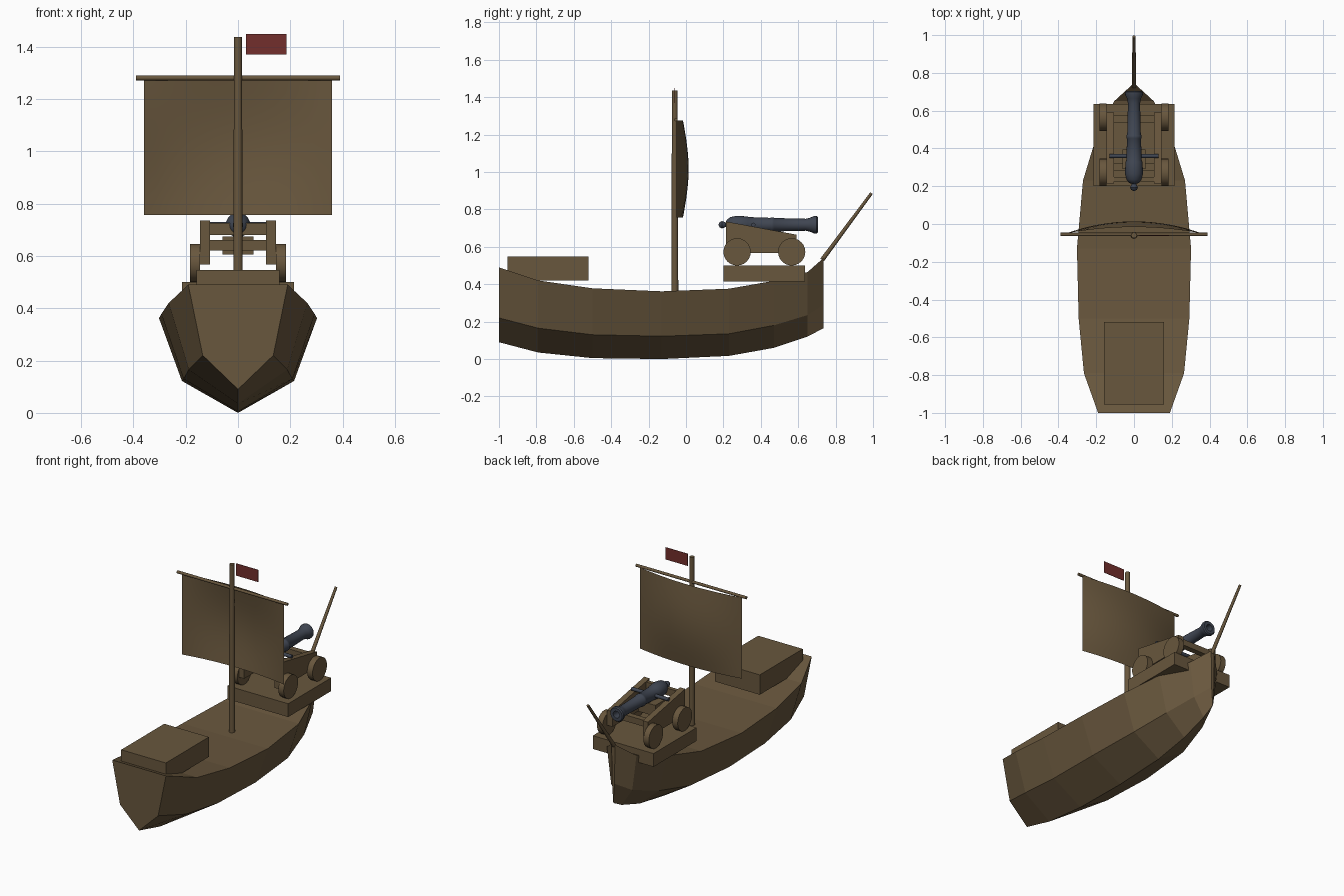
import bpy, bmesh, math
from mathutils import Vector

cube = bpy.data.objects.get("Cube")
if cube:
    bpy.data.objects.remove(cube, do_unlink=True)


def make_material(name, rgb):
    mat = bpy.data.materials.new(name)
    mat.use_nodes = True
    mat.diffuse_color = (*rgb, 1)
    mat.node_tree.nodes["Principled BSDF"].inputs["Base Color"].default_value = (*rgb, 1)
    return mat


WOOD = make_material("brown wood", (0.14, 0.095, 0.047))
IRON = make_material("dark iron", (0.05, 0.06, 0.083))
RED = make_material("dark red cloth", (0.17, 0.028, 0.025))


def build(name, verts, faces, mat, smooth=False, fix=True):
    mesh = bpy.data.meshes.new(name)
    mesh.from_pydata(verts, [], faces)
    if fix:
        bm = bmesh.new()
        bm.from_mesh(mesh)
        bmesh.ops.recalc_face_normals(bm, faces=bm.faces)
        bm.to_mesh(mesh)
        bm.free()
    mesh.materials.append(mat)
    obj = bpy.data.objects.new(name, mesh)
    bpy.context.collection.objects.link(obj)
    if smooth:
        bpy.ops.object.select_all(action='DESELECT')
        obj.select_set(True)
        bpy.context.view_layer.objects.active = obj
        bpy.ops.object.shade_smooth_by_angle(angle=math.radians(40))
    return obj


def loft(name, rings, mat, smooth=False):
    """Skin a list of equal closed rings and cap both ends."""
    n = len(rings[0])
    verts = [p for ring in rings for p in ring]
    faces = [(i * n + j, i * n + (j + 1) % n, (i + 1) * n + (j + 1) % n, (i + 1) * n + j)
             for i in range(len(rings) - 1) for j in range(n)]
    faces += [tuple(range(n)), tuple(range(len(verts) - n, len(verts)))]
    return build(name, verts, faces, mat, smooth)


def rod(name, start, end, r1, r2, mat, sides=16):
    a, b = Vector(start), Vector(end)
    q = (b - a).to_track_quat('Z', 'Y')
    rings = []
    for c, r in ((a, r1), (b, r2)):
        rings.append([c + q @ Vector((r * math.cos(math.tau * k / sides),
                                      r * math.sin(math.tau * k / sides), 0))
                      for k in range(sides)])
    return loft(name, rings, mat, True)


def prism(name, profile, x1, x2, mat):
    """Extrude a (y, z) outline across x."""
    return loft(name, [[(x, y, z) for y, z in profile] for x in (x1, x2)], mat)


def box(name, x1, x2, y1, y2, z1, z2, mat=WOOD):
    return prism(name, [(y1, z1), (y2, z1), (y2, z2), (y1, z2)], x1, x2, mat)


# Hull: stations of y, rail half width, rail z, chine z, keel z
stations = [
    (-1.0, 0.19, 0.49, 0.22, 0.09),
    (-0.79, 0.265, 0.42, 0.165, 0.035),
    (-0.5, 0.293, 0.378, 0.13, 0.005),
    (-0.13, 0.302, 0.362, 0.122, 0.0),
    (0.23, 0.27, 0.376, 0.135, 0.017),
    (0.47, 0.197, 0.418, 0.18, 0.06),
    (0.65, 0.105, 0.465, 0.235, 0.12),
    (0.735, 0.012, 0.54, 0.29, 0.165),
]
loft("hull", [[(-w, y, top), (-w * 0.71, y, chine), (0, y, keel),
               (w * 0.71, y, chine), (w, y, top)]
              for y, w, top, chine, keel in stations], WOOD)

# Deck structures
box("stern_cabin", -0.158, 0.158, -0.955, -0.52, 0.42, 0.547)
box("gun_platform", -0.215, 0.215, 0.2, 0.635, 0.415, 0.5)

# Rigging
rod("mast", (0, -0.06, 0.3), (0, -0.06, 1.437), 0.019, 0.015, WOOD)
rod("yard", (-0.39, -0.055, 1.28), (0.39, -0.055, 1.28), 0.009, 0.009, WOOD)
rod("bowsprit", (0, 0.728, 0.53), (0, 0.992, 0.887), 0.012, 0.008, WOOD, 12)

# Sail: one billowing sheet
nu, nv = 16, 10
sail_verts = []
for j in range(nv + 1):
    v = j / nv
    for i in range(nu + 1):
        u = 2 * i / nu - 1
        belly = (0.034 + 0.03 * math.sin(math.pi * v)) * (1 - u * u)
        sail_verts.append((0.36 * u, -0.05 + belly, 0.757 + 0.518 * v))
row = nu + 1
build("sail", sail_verts,
      [(j * row + i, j * row + i + 1, (j + 1) * row + i + 1, (j + 1) * row + i)
       for j in range(nv) for i in range(nu)], WOOD, True, False)

# Flag
box("flag", 0.03, 0.185, -0.061, -0.059, 1.37, 1.448, RED)

# Gun carriage
cheek = [(0.215, 0.568), (0.59, 0.568), (0.59, 0.665), (0.215, 0.735)]
for side, s in (("left", 1), ("right", -1)):
    prism(side + "_carriage_cheek", cheek, s * 0.107, s * 0.145, WOOD)
    for end, y in (("front", 0.565), ("rear", 0.273)):
        rod(f"{side}_{end}_wheel", (s * 0.145, y, 0.573), (s * 0.183, y, 0.573),
            0.073, 0.073, WOOD, 24)
box("front_crossbar", -0.108, 0.108, 0.538, 0.575, 0.62, 0.66)
box("rear_crossbar", -0.108, 0.108, 0.28, 0.32, 0.62, 0.66)
box("upper_crossbar", -0.108, 0.108, 0.225, 0.25, 0.68, 0.725)
box("gun_bed", -0.06, 0.06, 0.29, 0.395, 0.605, 0.675)

# Cannon barrel: (y, radius) profile turned about the y axis
profile = [(0.175, 0.003), (0.18, 0.014), (0.192, 0.02), (0.204, 0.016), (0.212, 0.012),
           (0.218, 0.026), (0.235, 0.04), (0.265, 0.047), (0.29, 0.047), (0.33, 0.044),
           (0.335, 0.041), (0.45, 0.037), (0.455, 0.04), (0.468, 0.04), (0.473, 0.036),
           (0.64, 0.032), (0.665, 0.038), (0.685, 0.047), (0.698, 0.047), (0.705, 0.041),
           (0.705, 0.022), (0.65, 0.02)]
sides = 20
loft("cannon_barrel", [[(r * math.cos(math.tau * k / sides), y,
                         0.718 + r * math.sin(math.tau * k / sides)) for k in range(sides)]
                       for y, r in profile], IRON, True)
rod("trunnion", (-0.13, 0.36, 0.718), (0.13, 0.36, 0.718), 0.011, 0.011, IRON, 12)
